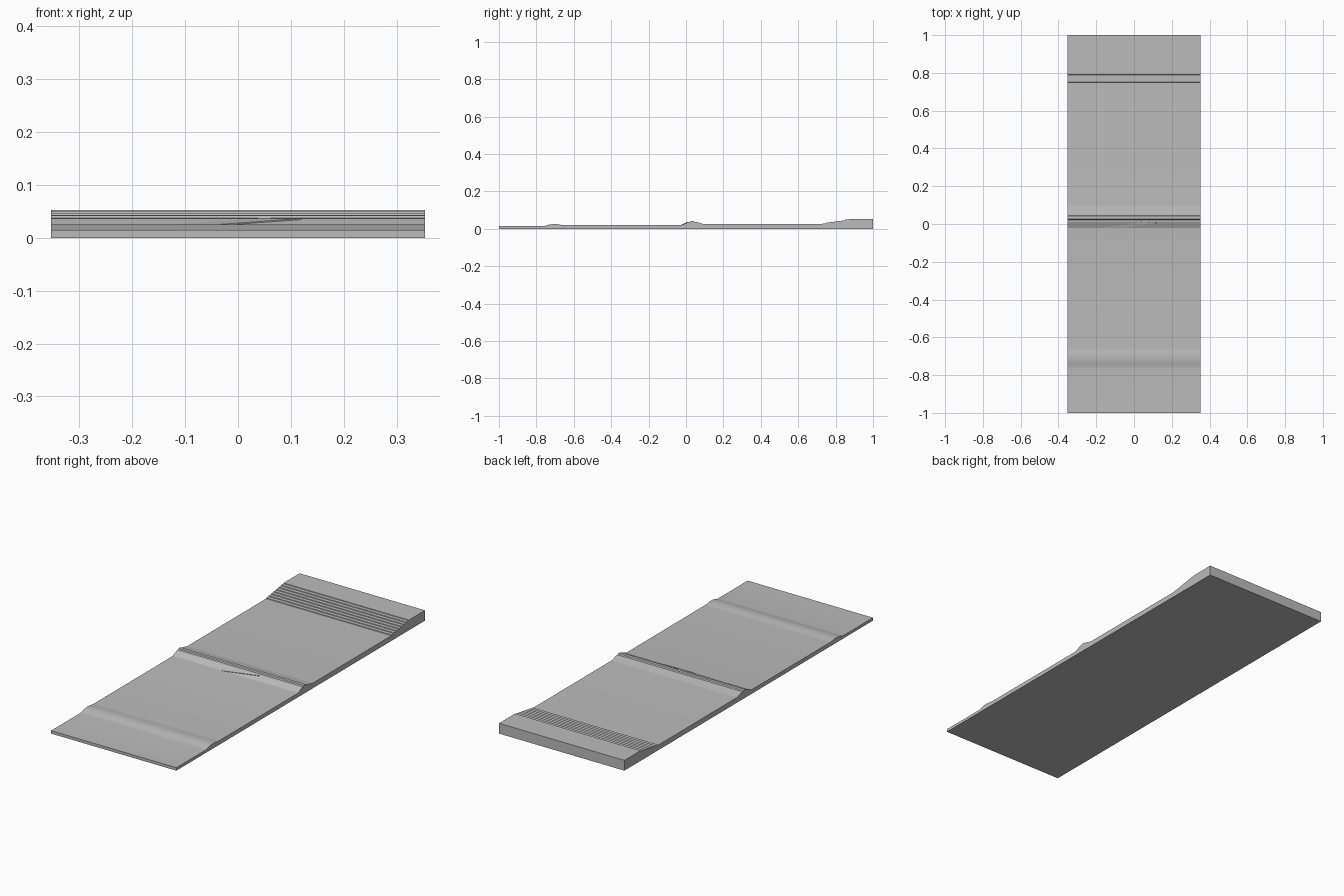
import bpy
import bmesh
import math

HALF_WIDTH = 0.353

cube = bpy.data.objects.get("Cube")
if cube:
    bpy.data.objects.remove(cube, do_unlink=True)

stone = bpy.data.materials.new("plain grey")
stone.use_nodes = True
grey = (0.5, 0.5, 0.5, 1)
stone.diffuse_color = grey
stone.node_tree.nodes["Principled BSDF"].inputs["Base Color"].default_value = grey


def add_object(name, bm):
    bmesh.ops.recalc_face_normals(bm, faces=bm.faces)
    mesh = bpy.data.meshes.new(name)
    bm.to_mesh(mesh)
    bm.free()
    mesh.materials.append(stone)
    obj = bpy.data.objects.new(name, mesh)
    bpy.context.collection.objects.link(obj)
    return obj


def extrude_profile(name, profile):
    """Sweep a closed (y, z) outline across the full width."""
    bm = bmesh.new()
    face = bm.faces.new([bm.verts.new((-HALF_WIDTH, y, z)) for y, z in profile])
    swept = bmesh.ops.extrude_face_region(bm, geom=[face])
    verts = [v for v in swept["geom"] if isinstance(v, bmesh.types.BMVert)]
    bmesh.ops.translate(bm, vec=(2 * HALF_WIDTH, 0, 0), verts=verts)
    return add_object(name, bm)


# Terrain outline: low front, rounded bump, middle flat, ridge, rear flat
profile = [(-1, 0), (-1, 0.015), (-0.765, 0.015), (-0.755, 0.016),
           (-0.735, 0.022), (-0.715, 0.0255), (-0.69, 0.0255),
           (-0.67, 0.022), (-0.66, 0.021), (-0.65, 0.021),
           (-0.03, 0.021), (-0.02, 0.022), (0.01, 0.036), (0.022, 0.037),
           (0.026, 0.042), (0.042, 0.042), (0.046, 0.037), (0.06, 0.036),
           (0.09, 0.027), (0.1, 0.0265)]

# Flight of steps up to the rear platform
STEPS = 8
start, end, low, high = 0.73, 0.89, 0.0265, 0.0525
run, rise = (end - start) / STEPS, (high - low) / STEPS
for i in range(STEPS):
    profile.append((start + i * run, low + i * rise))
    profile.append((start + i * run + 0.001, low + (i + 1) * rise))
profile += [(1, high), (1, 0)]
ground = extrude_profile("stepped_ground", profile)

# Diagonal path climbing the front of the ridge
bm = bmesh.new()
for x, y, z in [(-0.16, -0.02, 0.022), (-0.08, -0.025, 0.022),
                (0.04, 0.012, 0.037), (0.12, 0.006, 0.0365)]:
    bm.verts.new((x, y, z))
    bm.verts.new((x, y + 0.004, 0.018))
bmesh.ops.convex_hull(bm, input=bm.verts)
path = add_object("diagonal_path", bm)

# Soften only the gentle curves
bpy.ops.object.select_all(action="DESELECT")
ground.select_set(True)
bpy.context.view_layer.objects.active = ground
bpy.ops.object.shade_smooth_by_angle(angle=math.radians(16))
